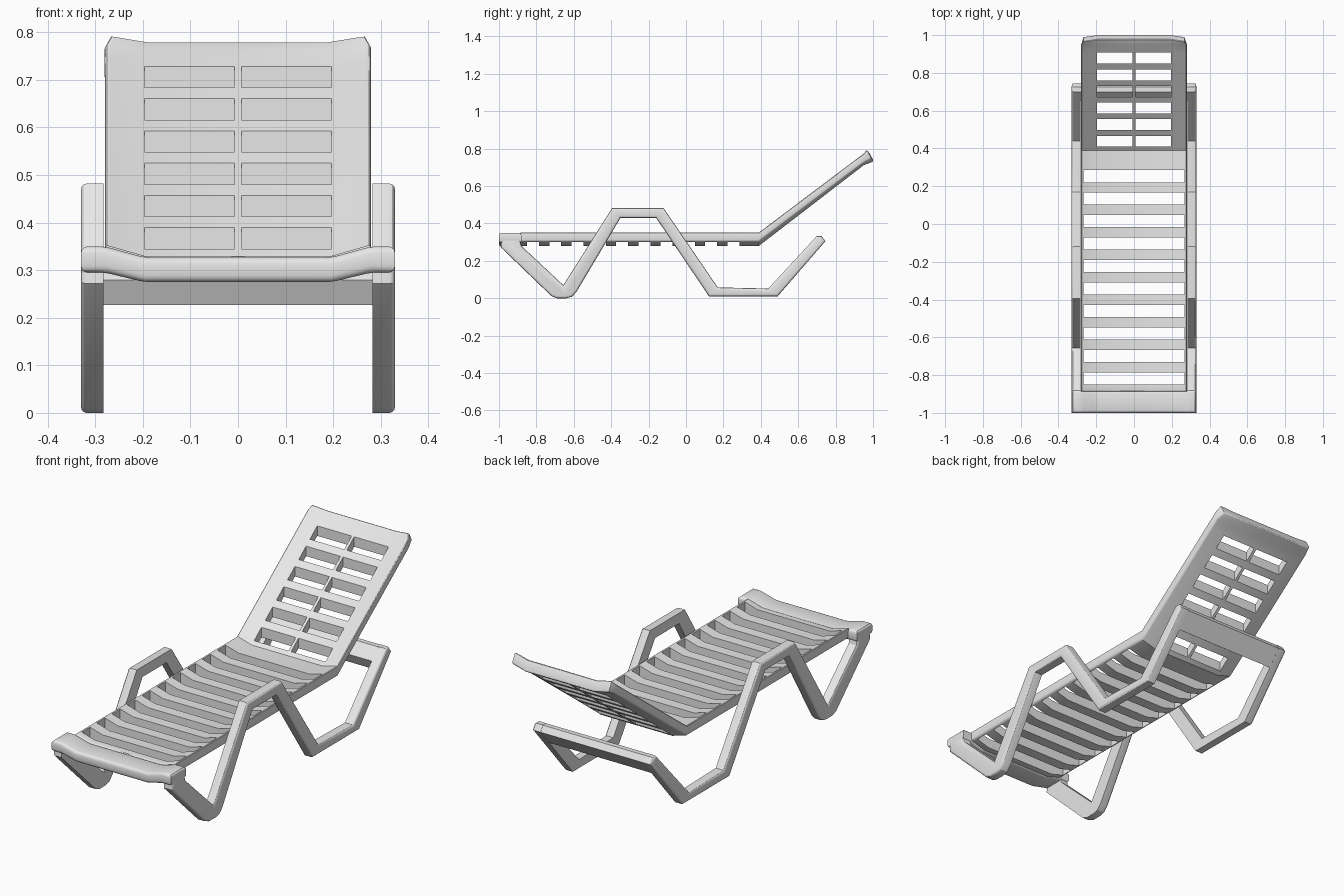
import bpy, bmesh, math

if "Cube" in bpy.data.objects:
    bpy.data.objects.remove(bpy.data.objects["Cube"], do_unlink=True)

plastic = bpy.data.materials.new("white_plastic")
plastic.use_nodes = True
plastic.diffuse_color = (0.8, 0.8, 0.8, 1)
plastic.node_tree.nodes["Principled BSDF"].inputs["Base Color"].default_value = (0.8, 0.8, 0.8, 1)
parts = []


def finish(bm, name):
    bmesh.ops.recalc_face_normals(bm, faces=bm.faces[:])
    mesh = bpy.data.meshes.new(name)
    bm.to_mesh(mesh)
    bm.free()
    mesh.materials.append(plastic)
    obj = bpy.data.objects.new(name, mesh)
    bpy.context.collection.objects.link(obj)
    parts.append(obj)
    return obj


def bevel(bm, edges, width, segments):
    bmesh.ops.bevel(bm, geom=edges, offset=width, offset_type='OFFSET', segments=segments,
                    profile=0.5, affect='EDGES', clamp_overlap=True)


def panel(name, xs, ys, top, bottom, is_hole, width, segments):
    """Sheet with real thickness, openings and a rounded rim."""
    bm = bmesh.new()
    layers = [[[bm.verts.new(f(x, y)) for y in ys] for x in xs] for f in (top, bottom)]
    upper, lower = layers
    twin = {}
    for col_u, col_l in zip(upper, lower):
        twin.update(zip(col_u, col_l))
    for i in range(len(xs) - 1):
        for j in range(len(ys) - 1):
            if not is_hole(i, j):
                bm.faces.new((upper[i][j], upper[i + 1][j], upper[i + 1][j + 1], upper[i][j + 1]))
    sheet = bm.faces[:]
    walls = [e.verts[:] for e in bm.edges if len(e.link_faces) == 1]
    for f in sheet:
        bm.faces.new([twin[v] for v in reversed(f.verts[:])])
    for a, b in walls:
        bm.faces.new((a, b, twin[b], twin[a]))
    bmesh.ops.recalc_face_normals(bm, faces=bm.faces[:])
    rims = []
    for layer in layers:
        rims.append({v for i, col in enumerate(layer) for j, v in enumerate(col)
                     if i in (0, len(xs) - 1) or j in (0, len(ys) - 1)})
    edges = [e for e in bm.edges if any(set(e.verts) <= rim for rim in rims)]
    bevel(bm, edges, width, segments)
    return finish(bm, name)


def prism(name, outline, x0, x1, rounded):
    """Side outline (y, z) extruded from x0 to x1, rounded along the x1 face."""
    bm = bmesh.new()
    near = [bm.verts.new((x0, y, z)) for y, z in outline]
    far = [bm.verts.new((x1, y, z)) for y, z in outline]
    bm.faces.new(near)
    bm.faces.new(far[::-1])
    n = len(outline)
    for k in range(n):
        bm.faces.new((near[k], far[k], far[(k + 1) % n], near[(k + 1) % n]))
    bmesh.ops.recalc_face_normals(bm, faces=bm.faces[:])
    if rounded:
        ring = set(far)
        bevel(bm, [e for e in bm.edges if set(e.verts) <= ring], rounded, 3)
    return finish(bm, name)


def dish(x):
    return min(max((abs(x) - 0.197) / 0.083, 0), 1)


# Reclining bed: slatted seat and slotted backrest
FOLD, END = 0.39, 0.978
xs = [-0.28, -0.268, -0.197, -0.007, 0.007, 0.197, 0.268, 0.28]
seat_gaps = [0.253 - 0.119 * k for k in range(10)]
back_slots = [0.438 + 0.088 * k for k in range(6)]
ys = [-0.888, FOLD, 0.95, END]
ys += [c + s * 0.032 for c in seat_gaps for s in (-1, 1)]
ys += [c + s * 0.029 for c in back_slots for s in (-1, 1)]
ys.sort()


def bed_top(x, y):
    rise = max(y - FOLD, 0)
    z = 0.33 + 0.77 * rise + dish(x) * (0.024 - 0.018 * rise)
    if y == END:
        return (x * 0.955, y - 0.012 * dish(x), z)
    return (x, y, z)


def bed_bottom(x, y):
    px, py, pz = bed_top(x, y)
    return (px, py + (0.026 if y == END else 0), pz - 0.05)


def bed_hole(i, j):
    mid = (ys[j] + ys[j + 1]) / 2
    if mid < FOLD:
        return 1 <= i <= 5 and any(abs(mid - c) < 0.01 for c in seat_gaps)
    return i in (2, 4) and any(abs(mid - c) < 0.01 for c in back_slots)


panel("bed_panel", xs, ys, bed_top, bed_bottom, bed_hole, 0.009, 3)

# Front rail with raised ends
panel("front_rail", [-0.33, -0.28, -0.197, 0.197, 0.28, 0.33], [-1, -0.88],
      lambda x, y: (x, y, 0.327 + 0.023 * dish(x)),
      lambda x, y: (x, y, 0.275 + 0.02 * dish(x)),
      lambda i, j: False, 0.014, 3)

# Zigzag side frames, forming legs and armrests
frame = [(-0.985, 0.325), (-0.89, 0.325), (-0.88, 0.28), (-0.656, 0.07),
         (-0.395, 0.482), (-0.12, 0.482), (0.17, 0.058), (0.44, 0.052),
         (0.70, 0.333), (0.725, 0.333), (0.745, 0.305), (0.49, 0.01),
         (0.123, 0.01), (-0.16, 0.43), (-0.35, 0.43), (-0.585, 0.035),
         (-0.61, 0.008), (-0.64, 0), (-0.69, 0), (-0.72, 0.012), (-0.99, 0.272)]
for side, sign in (("left", 1), ("right", -1)):
    prism(side + "_frame", frame, sign * 0.283, sign * 0.33, 0.012)

# Rear bar joining the frames
prism("rear_crossbar", [(0.65, 0.279), (0.699, 0.332), (0.724, 0.332),
                        (0.743, 0.304), (0.677, 0.227)], -0.29, 0.29, 0)

# Soft shading with crisp corners
bpy.ops.object.select_all(action='DESELECT')
for obj in parts:
    obj.select_set(True)
bpy.context.view_layer.objects.active = parts[0]
bpy.ops.object.shade_smooth_by_angle(angle=math.radians(30))
